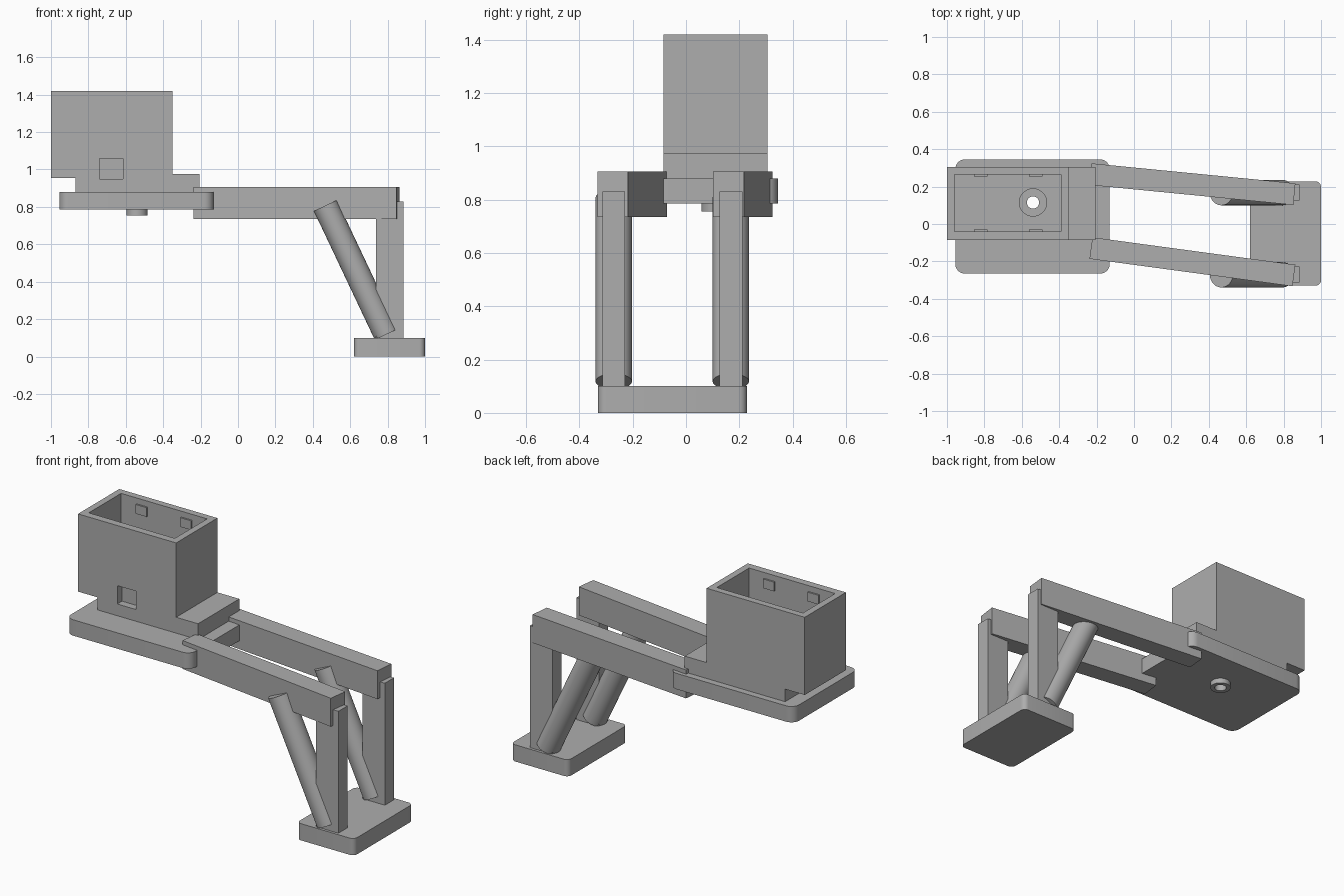
import bpy, bmesh, math
from mathutils import Vector, Matrix

cube = bpy.data.objects.get("Cube")
if cube:
    bpy.data.objects.remove(cube, do_unlink=True)

grey = bpy.data.materials.new("plain_grey")
grey.use_nodes = True
COLOR = (0.42, 0.42, 0.42, 1)
grey.diffuse_color = COLOR
grey.node_tree.nodes["Principled BSDF"].inputs["Base Color"].default_value = COLOR


def finish(name, bm):
    bmesh.ops.recalc_face_normals(bm, faces=bm.faces)
    mesh = bpy.data.meshes.new(name)
    bm.to_mesh(mesh)
    bm.free()
    mesh.materials.append(grey)
    obj = bpy.data.objects.new(name, mesh)
    bpy.context.collection.objects.link(obj)
    return obj


def box(name, low, high, corner=0, turn=None):
    """Box between two corners, optionally with rounded upright edges."""
    low, high = Vector(low), Vector(high)
    bm = bmesh.new()
    bmesh.ops.create_cube(bm, size=1)
    bmesh.ops.scale(bm, vec=high - low, verts=bm.verts)
    if corner:
        upright = [e for e in bm.edges
                   if abs(e.verts[0].co.z - e.verts[1].co.z) > 1e-4]
        bmesh.ops.bevel(bm, geom=upright, offset=corner, segments=6,
                        profile=0.5, affect='EDGES')
    if turn:
        bmesh.ops.rotate(bm, matrix=Matrix.Rotation(turn, 3, 'Z'), verts=bm.verts)
    bmesh.ops.translate(bm, vec=(low + high) / 2, verts=bm.verts)
    return finish(name, bm)


def rod(name, start, end, radius):
    """Cylinder between two points."""
    start, end = Vector(start), Vector(end)
    axis = end - start
    bm = bmesh.new()
    bmesh.ops.create_cone(bm, cap_ends=True, segments=48, radius1=radius,
                          radius2=radius, depth=axis.length)
    spin = axis.to_track_quat('Z', 'Y').to_matrix().to_4x4()
    bm.transform(Matrix.Translation((start + end) / 2) @ spin)
    return finish(name, bm)


def select(obj):
    bpy.ops.object.select_all(action='DESELECT')
    obj.select_set(True)
    bpy.context.view_layer.objects.active = obj


def cut(obj, *cutters):
    select(obj)
    for cutter in cutters:
        mod = obj.modifiers.new("cut", 'BOOLEAN')
        mod.operation = 'DIFFERENCE'
        mod.solver = 'EXACT'
        mod.object = cutter
        bpy.ops.object.modifier_apply(modifier=mod.name)
        bpy.data.objects.remove(cutter, do_unlink=True)


def smooth(obj):
    select(obj)
    bpy.ops.object.shade_smooth_by_angle(angle=math.radians(30))


# Hopper: stepped side profile extruded across, then hollowed
FRONT, BACK, FLOOR = -0.085, 0.305, 1.0
profile = [(-1, 0.955), (-0.87, 0.955), (-0.87, 0.875), (-0.205, 0.875),
           (-0.205, 0.975), (-0.35, 0.975), (-0.35, 1.42), (-1, 1.42)]
bm = bmesh.new()
side = bm.faces.new([bm.verts.new((x, FRONT, z)) for x, z in profile])
grown = bmesh.ops.extrude_face_region(bm, geom=[side])["geom"]
bmesh.ops.translate(bm, vec=(0, BACK - FRONT, 0),
                    verts=[v for v in grown if isinstance(v, bmesh.types.BMVert)])
hopper = finish("hopper", bm)

# Outlet axis shared by the hopper, platform and nozzle
OX, OY = -0.54, 0.115


def bore(radius, bottom, top):
    return rod("bore_cutter", (OX, OY, bottom), (OX, OY, top), radius)


cut(hopper,
    box("cavity_cutter", (-0.96, -0.04, FLOOR), (-0.39, 0.265, 1.5)),
    box("window_cutter", (-0.74, -0.2, 0.95), (-0.615, -0.04, 1.06)),
    bore(0.073, 0.8, 1.1))

# Small catches inside the rim
for i, x in enumerate((-0.82, -0.525)):
    for label, y in (("front", -0.04), ("back", 0.265)):
        box(f"{label}_catch_{i + 1}", (x - 0.036, y - 0.01, 1.33),
            (x + 0.036, y + 0.01, 1.385))

# Platform and outlet nozzle
platform = box("platform", (-0.955, -0.265, 0.785), (-0.13, 0.345, 0.88), 0.05)
cut(platform, bore(0.073, 0.82, 1.0), bore(0.033, 0.7, 0.9))
nozzle = rod("outlet_nozzle", (OX, OY, 0.755), (OX, OY, 0.8), 0.057)
cut(nozzle, bore(0.033, 0.7, 0.9))

# Foot plate with four bolt holes
foot = box("foot_plate", (0.62, -0.33, 0), (1, 0.228, 0.1), 0.03)
cut(foot, *[rod("hole_cutter", (x, y, -0.1), (x, y, 0.2), 0.043)
            for x in (0.71, 0.905) for y in (0.04, -0.133)])

for obj in (hopper, platform, nozzle, foot):
    smooth(obj)

# Two splayed beams, each with an upright leg and a round brace
for label, beam_y, angle, leg_y in (("left", 0.213, -5.6, 0.168),
                                    ("right", -0.202, -7.7, -0.271)):
    box(f"{label}_beam", (-0.235, beam_y - 0.058, 0.735),
        (0.86, beam_y + 0.058, 0.905), turn=math.radians(angle))
    box(f"{label}_leg", (0.737, leg_y - 0.043, 0.09), (0.885, leg_y + 0.043, 0.83))
    smooth(rod(f"{label}_brace", (0.467, leg_y, 0.807), (0.793, leg_y, 0.118), 0.068))
